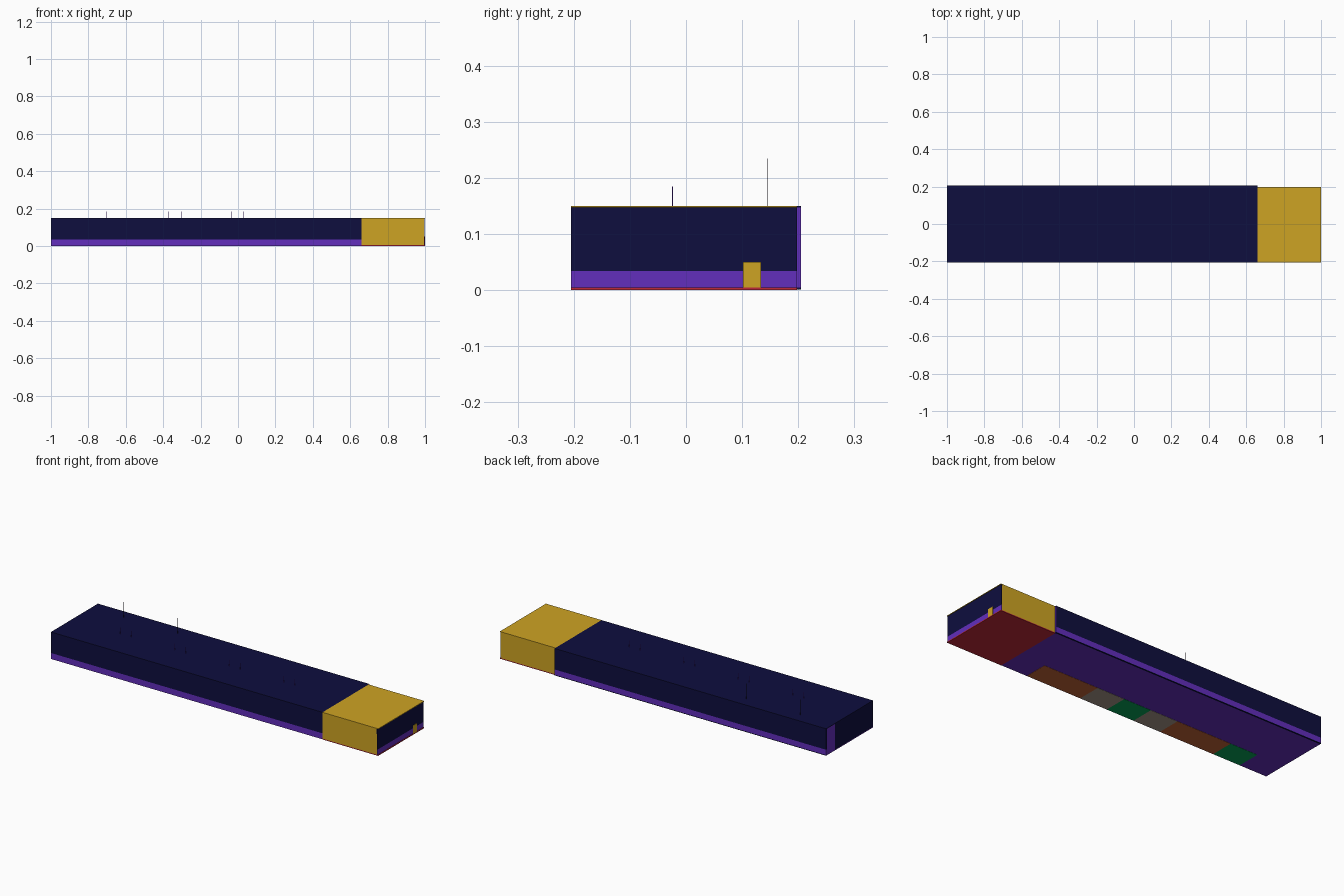
import bpy, bmesh, math

if "Cube" in bpy.data.objects:
    bpy.data.objects.remove(bpy.data.objects["Cube"])


def material(name, rgb):
    """Flat colour given as 0-255 display values."""
    m = bpy.data.materials.new(name)
    m.diffuse_color = [((c / 255 + 0.055) / 1.055) ** 2.4 if c > 10 else c / 255 / 12.92
                       for c in rgb] + [1]
    m.use_nodes = True
    m.node_tree.nodes["Principled BSDF"].inputs["Base Color"].default_value = m.diffuse_color
    return m


NAVY = material("navy", (14, 14, 62))
PURPLE = material("purple", (98, 46, 188))
GOLD = material("gold", (206, 164, 35))
RED = material("red", (190, 40, 56))
BROWN = material("brown", (192, 98, 54))
GREY = material("warm grey", (165, 150, 135))
GREEN = material("green", (5, 160, 85))
DARK = material("dark metal", (25, 22, 35))


def box(name, x, y, z, *mats):
    """Box from (min, max) ranges."""
    bm = bmesh.new()
    bmesh.ops.create_cube(bm, size=1)
    for v in bm.verts:
        v.co = [r[0] + (c + 0.5) * (r[1] - r[0]) for c, r in zip(v.co, (x, y, z))]
    me = bpy.data.meshes.new(name)
    bm.to_mesh(me)
    bm.free()
    for m in mats:
        me.materials.append(m)
    ob = bpy.data.objects.new(name, me)
    bpy.context.collection.objects.link(ob)
    return ob


def two_tone_wall(name, x, y, top=0.147):
    """Navy wall above a purple skirting band."""
    box(name + "_band", x, y, (0.005, 0.034), PURPLE)
    box(name, x, y, (0.034, top), NAVY)


SPLIT = 0.66            # hall meets the gold lobby here
F, B = -0.205, 0.198    # front and back of the room

# Floors
box("hall_floor", (-1, SPLIT), (F, B), (0.001, 0.005), PURPLE)
box("lobby_floor", (SPLIT, 1), (F, B), (0, 0.005), RED)

# Coloured floor pads along the front wall
pads = [BROWN, BROWN, GREY, GREEN, GREY, BROWN, BROWN, GREEN]
for i, m in enumerate(pads):
    x1 = 0.5 - i / 6
    box(f"floor_pad_{i + 1}", (x1 - 1 / 6, x1), (-0.203, -0.073), (0, 0.007), m)

# Ceilings
box("hall_ceiling", (-1, SPLIT), (F, 0.205), (0.147, 0.15), NAVY)
box("lobby_ceiling", (SPLIT, 1), (F, B), (0.147, 0.15), GOLD)

# Hall walls
two_tone_wall("hall_front_wall", (-1, SPLIT), (F, F + 0.005))
two_tone_wall("hall_back_wall", (-1, SPLIT - 0.001), (B, 0.205))
box("back_wall_end_trim", (SPLIT - 0.001, SPLIT), (B, 0.205), (0.005, 0.147), PURPLE)
box("back_wall_base", (-1, SPLIT), (B, 0.205), (0.001, 0.005), NAVY)
box("left_end_wall", (-0.999, -0.994), (F + 0.005, B), (0.005, 0.147), NAVY)
box("left_end_panel", (-1, -0.999), (0.125, B), (0.005, 0.147), PURPLE)

# Lobby walls
box("lobby_front_wall", (SPLIT, 0.994), (F, F + 0.005), (0.005, 0.147), GOLD)
box("lobby_back_wall", (SPLIT, 0.994), (B - 0.005, B), (0.005, 0.147), GOLD)
two_tone_wall("right_end_wall", (0.99, 0.997), (F, B))

# Small gold panel with red side on the right end
panel = box("end_panel", (0.987, 1), (0.102, 0.134), (0.005, 0.05), GOLD, RED)
for p in panel.data.polygons:
    p.material_index = 1 if p.normal.y < -0.5 else 0

# Hanging lamps, each on a pair of thin rods passing through the ceiling
for i in range(4):
    cx = -0.67 + i / 3
    box(f"lamp_{i + 1}", (cx - 0.05, cx + 0.05), (-0.034, -0.014), (0.122, 0.128), GOLD)
    for s in (-1, 1):
        x = cx + s * 0.0335
        box(f"lamp_rod_{i + 1}_{s}", (x - 0.001, x + 0.001), (-0.025, -0.023),
            (0.128, 0.185), PURPLE)

# Finer, taller wires towards the back
for i, x in enumerate((-0.8, -0.47, -0.2)):
    box(f"back_wire_{i + 1}", (x - 0.0004, x + 0.0004), (0.1446, 0.1454),
        (0.1, 0.235), DARK)
